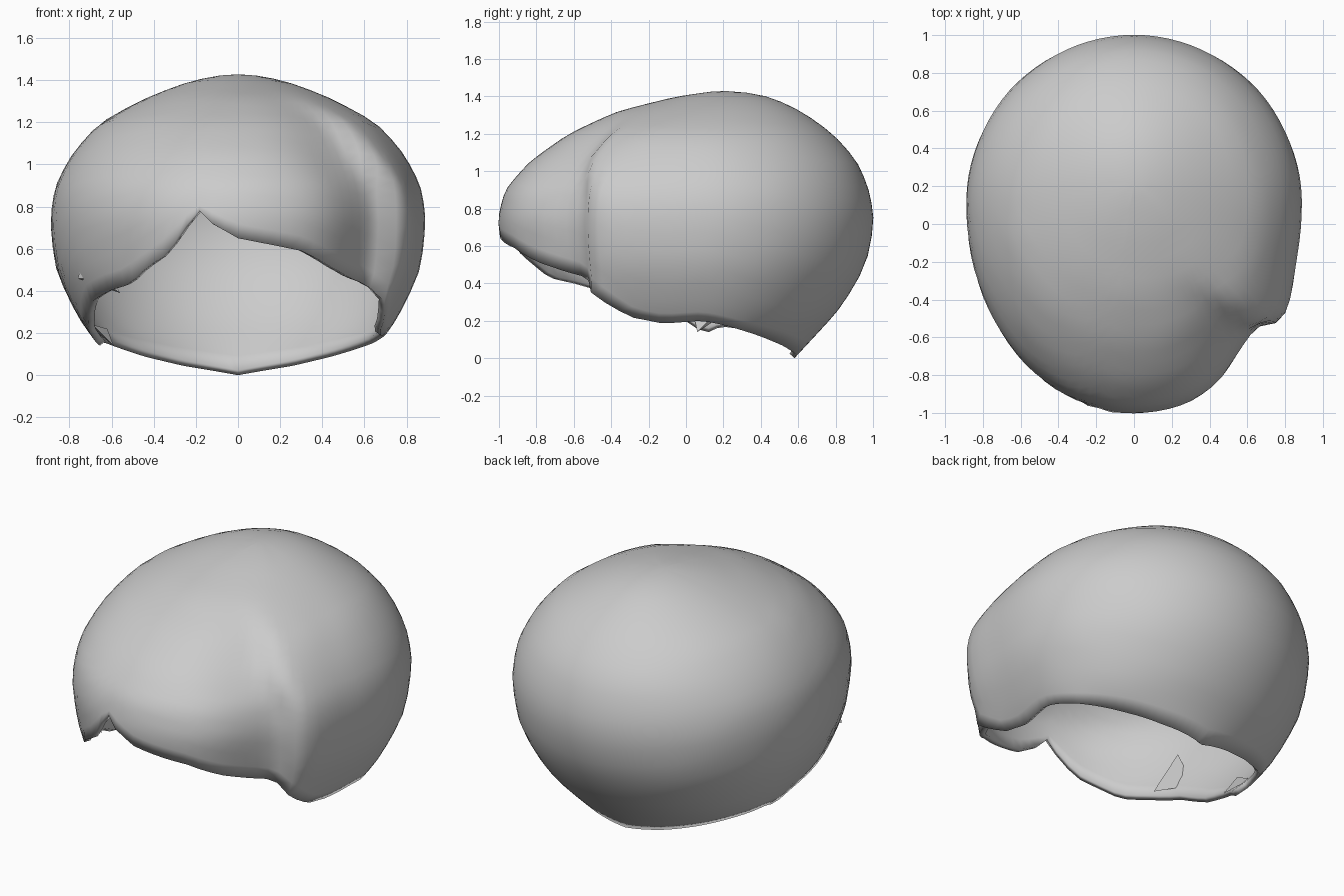
import bpy, bmesh, math

if "Cube" in bpy.data.objects:
    bpy.data.objects.remove(bpy.data.objects["Cube"])

# Horizontal sections of the hair volume: z, half width, front y, back y, centre y
ROWS = [(0, .46, -.82, .58, .10), (.15, .67, -.88, .72, .10), (.27, .76, -.92, .83, .10),
        (.5, .87, -.97, .97, .10), (.74, .895, -1.01, 1.01, .10), (.9, .87, -.97, .98, .10),
        (1.05, .79, -.84, .92, .10), (1.2, .66, -.63, .79, .11), (1.32, .43, -.37, .62, .15),
        (1.4, .22, -.05, .45, .20), (1.437, .002, .218, .222, .22)]
# Lower hairline: angle from the front (positive = +x), height
RIM = [(-180, 0), (-150, .045), (-130, .09), (-112, .15), (-98, .17), (-90, .13), (-84, .2),
       (-72, .25), (-60, .35), (-48, .4), (-38, .43), (-31, .5), (-23, .57), (-17, .68),
       (-13, .8), (-9, .73), (0, .65), (10, .62), (20, .59), (32, .51), (42, .46), (51, .43),
       (58, .32), (67, .22), (77, .185), (89, .2), (98, .18), (112, .14), (130, .09),
       (150, .045), (180, 0)]


def lerp_table(table, key):
    for a, b in zip(table, table[1:]):
        if key <= b[0]:
            t = max(0, (key - a[0]) / (b[0] - a[0]))
            return [p + (q - p) * t for p, q in zip(a, b)]
    return list(table[-1])


def smooth(a, b, v):
    t = min(1, max(0, (v - a) / (b - a)))
    return t * t * (3 - 2 * t)


def point(deg, z):
    z, w, front, back, cy = lerp_table(ROWS, z)
    s, c = math.sin(math.radians(deg)), math.cos(math.radians(deg))
    x = w * s
    y = cy - c * ((cy - front) if c > 0 else (back - cy))
    # Swept lock on the right, standing proud of the inset fringe
    if x > 0 and y < 0:
        edge = -.53 + .2 * smooth(1.0, 1.35, z)
        amount = smooth(.1, .5, x) * smooth(-.95, -.65, y)
        behind = smooth(edge - .04, edge + .03, y)
        lip = behind * (1 - smooth(edge, edge + .4, y))
        k = 1 + amount * (.05 * lip - .07 * (1 - behind))
        x, y = x * k, cy + (y - cy) * k
    return x, y, z


def finish(name, bm):
    bmesh.ops.recalc_face_normals(bm, faces=bm.faces)
    me = bpy.data.meshes.new(name)
    bm.to_mesh(me)
    bm.free()
    ob = bpy.data.objects.new(name, me)
    bpy.context.collection.objects.link(ob)
    for p in me.polygons:
        p.use_smooth = True
    return ob


# Hair cap: columns run from the hairline to the crown
N, M = 90, 22
bm = bmesh.new()
cols = []
knots = [(r[0], i) for i, r in enumerate(ROWS)]
levels = [(i, r[0]) for i, r in enumerate(ROWS)]
for i in range(N):
    deg = -180 + 360 * i / N
    start = lerp_table(knots, lerp_table(RIM, deg)[1])[1]
    col = []
    for j in range(M):
        u = start + (len(ROWS) - 1 - start) * j / M
        col.append(bm.verts.new(point(deg, lerp_table(levels, u)[1])))
    cols.append(col)
crown = bm.verts.new((0, .22, 1.437))
for i in range(N):
    a, b = cols[i], cols[(i + 1) % N]
    for j in range(M - 1):
        bm.faces.new((a[j], b[j], b[j + 1], a[j + 1]))
    bm.faces.new((a[-1], b[-1], crown))
# Relax everything above the hairline
inner = [v for v in bm.verts if not v.is_boundary]
for _ in range(2):
    bmesh.ops.smooth_vert(bm, verts=inner, factor=.4, use_axis_x=True, use_axis_y=True, use_axis_z=True)
cap = finish("hair_cap", bm)
solid = cap.modifiers.new("thickness", 'SOLIDIFY')
solid.thickness = .035
solid.offset = -1


# Small pointed locks tucked under the left hairline
def lock(name, base, tip):
    bm = bmesh.new()
    ring = [bm.verts.new(p) for p in base]
    end = bm.verts.new(tip)
    bm.faces.new(ring)
    for a, b in zip(ring, ring[1:] + ring[:1]):
        bm.faces.new((a, b, end))
    ob = finish(name, bm)
    for p in ob.data.polygons:
        p.use_smooth = False


lock("temple_lock", [(-.7, -.46, .66), (-.76, -.4, .46), (-.64, -.52, .45)], (-.56, -.5, .39))
lock("ear_lock", [(-.69, .04, .24), (-.69, .18, .22), (-.62, .14, .22)], (-.59, .06, .14))
